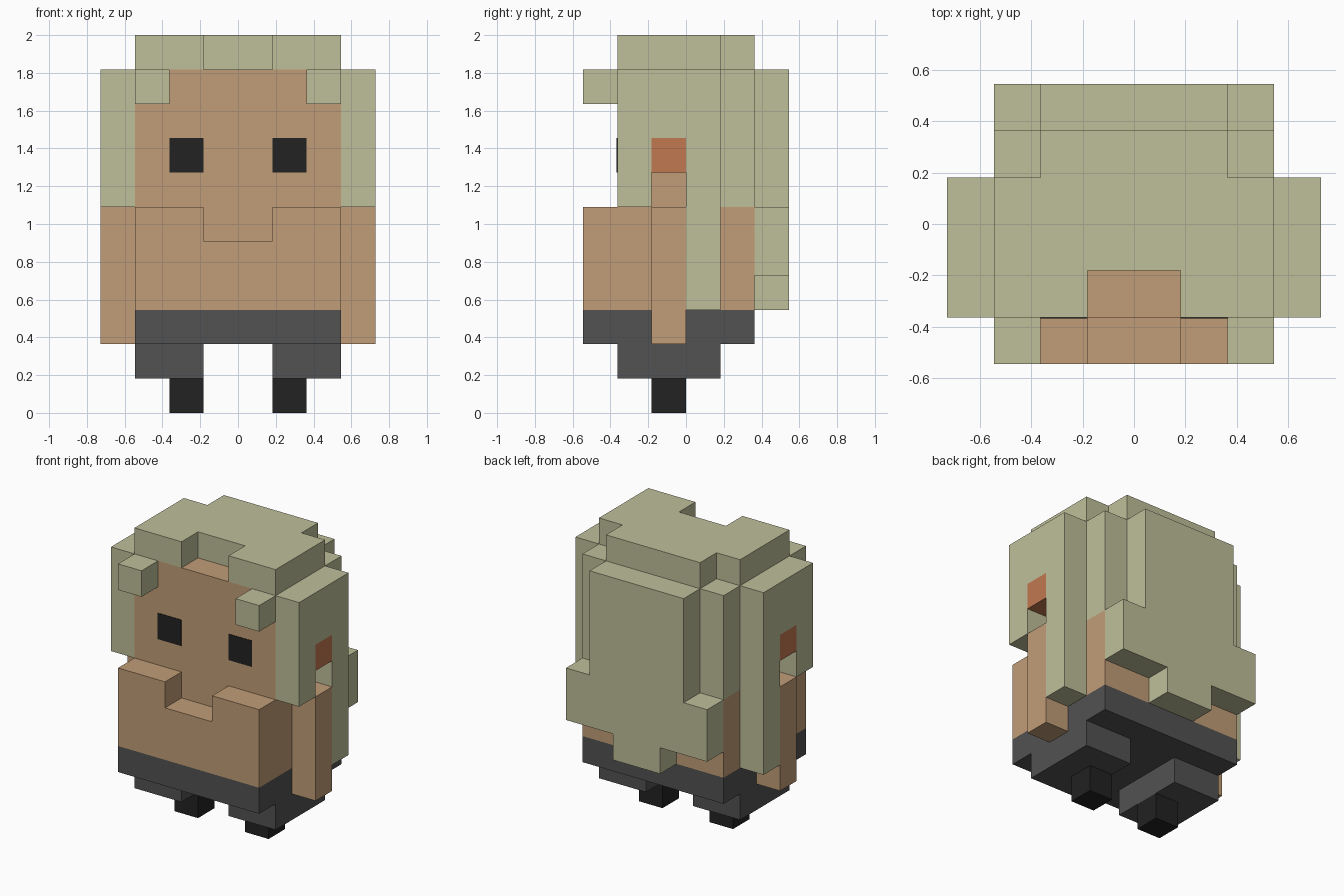
import bpy, bmesh
from mathutils import Vector

cube = bpy.data.objects.get("Cube")
if cube:
    bpy.data.objects.remove(cube, do_unlink=True)

U = 2 / 11  # block size: the figure is 11 blocks tall


def material(name, rgb):
    lin = [((c / 255 + 0.055) / 1.055) ** 2.4 if c > 10 else c / 255 / 12.92 for c in rgb]
    m = bpy.data.materials.new(name)
    m.use_nodes = True
    m.diffuse_color = (*lin, 1)
    m.node_tree.nodes["Principled BSDF"].inputs["Base Color"].default_value = (*lin, 1)
    return m


HAIR = material("pale olive hair", (191, 191, 155))
SKIN = material("tan skin", (193, 157, 119))
EAR = material("reddish ear", (192, 120, 80))
TROUSERS = material("dark grey trousers", (82, 82, 82))
BLACK = material("near black", (34, 34, 34))


def prism(name, outline, axis, lo, hi, mat):
    """Extrude a 2D outline, in blocks, along an axis from lo to hi."""
    place = {"x": lambda p, d: (d, p[0], p[1]),
             "y": lambda p, d: (p[0], d, p[1]),
             "z": lambda p, d: (p[0], p[1], d)}[axis]
    bm = bmesh.new()
    face = bm.faces.new([bm.verts.new(Vector(place(p, lo)) * U) for p in outline])
    grown = bmesh.ops.extrude_face_region(bm, geom=[face], use_keep_orig=True)
    moved = [g for g in grown["geom"] if isinstance(g, bmesh.types.BMVert)]
    bmesh.ops.translate(bm, verts=moved, vec=Vector(place((0, 0), hi - lo)) * U)
    bmesh.ops.recalc_face_normals(bm, faces=bm.faces)
    mesh = bpy.data.meshes.new(name)
    bm.to_mesh(mesh)
    bm.free()
    mesh.materials.append(mat)
    ob = bpy.data.objects.new(name, mesh)
    bpy.context.collection.objects.link(ob)
    return ob


def box(name, x, y, z, mat):
    return prism(name, [(x[0], y[0]), (x[1], y[0]), (x[1], y[1]), (x[0], y[1])], "z", z[0], z[1], mat)


def mirrored(half):
    """Complete a left-right symmetric outline from its +x half."""
    return half + [(-a, b) for a, b in reversed(half)]


# Body and head
box("hips", (-3, 3), (-3, 2), (2, 3), TROUSERS)
box("torso", (-3, 3), (-2, 2), (3, 6), SKIN)
prism("chest", mirrored([(3, 3), (3, 6), (1, 6), (1, 5)]), "y", -3, -2, SKIN)
box("head", (-3, 3), (-2, 1), (6, 10), SKIN)

# Hair on the crown, with a notch above the forehead and a narrower back
prism("crown_hair", mirrored([(1, -1), (1, -2), (3, -2), (3, 1), (2, 1), (2, 2)]), "z", 10, 11, HAIR)

# Hair behind the head, then the long fall down the back
box("back_hair", (-3, 3), (1, 2), (6, 10), HAIR)
prism("long_back_hair", mirrored([(2, 10), (2, 6), (3, 6), (3, 4), (1, 4), (1, 3)]), "y", 2, 3, HAIR)

# Paired parts
side_hair = [(-2, 6), (-2, 10), (1, 10), (1, 3), (0, 3), (0, 8), (-1, 8), (-1, 6)]
for side, s in (("left", 1), ("right", -1)):
    def span(a, b):
        return tuple(sorted((s * a, s * b)))
    box(side + "_foot", span(1, 2), (-1, 0), (0, 1), BLACK)
    box(side + "_leg", span(1, 3), (-2, 1), (1, 2), TROUSERS)
    box(side + "_arm", span(3, 4), (-1, 0), (2, 6), SKIN)
    box(side + "_ear", span(3, 4), (-1, 0), (7, 8), EAR)
    box(side + "_eye", span(1, 2), (-2.02, -1.98), (7, 8), BLACK)
    box(side + "_forelock", span(2, 3), (-3, -2), (9, 10), HAIR)
    prism(side + "_side_hair", side_hair, "x", *span(3, 4), HAIR)
